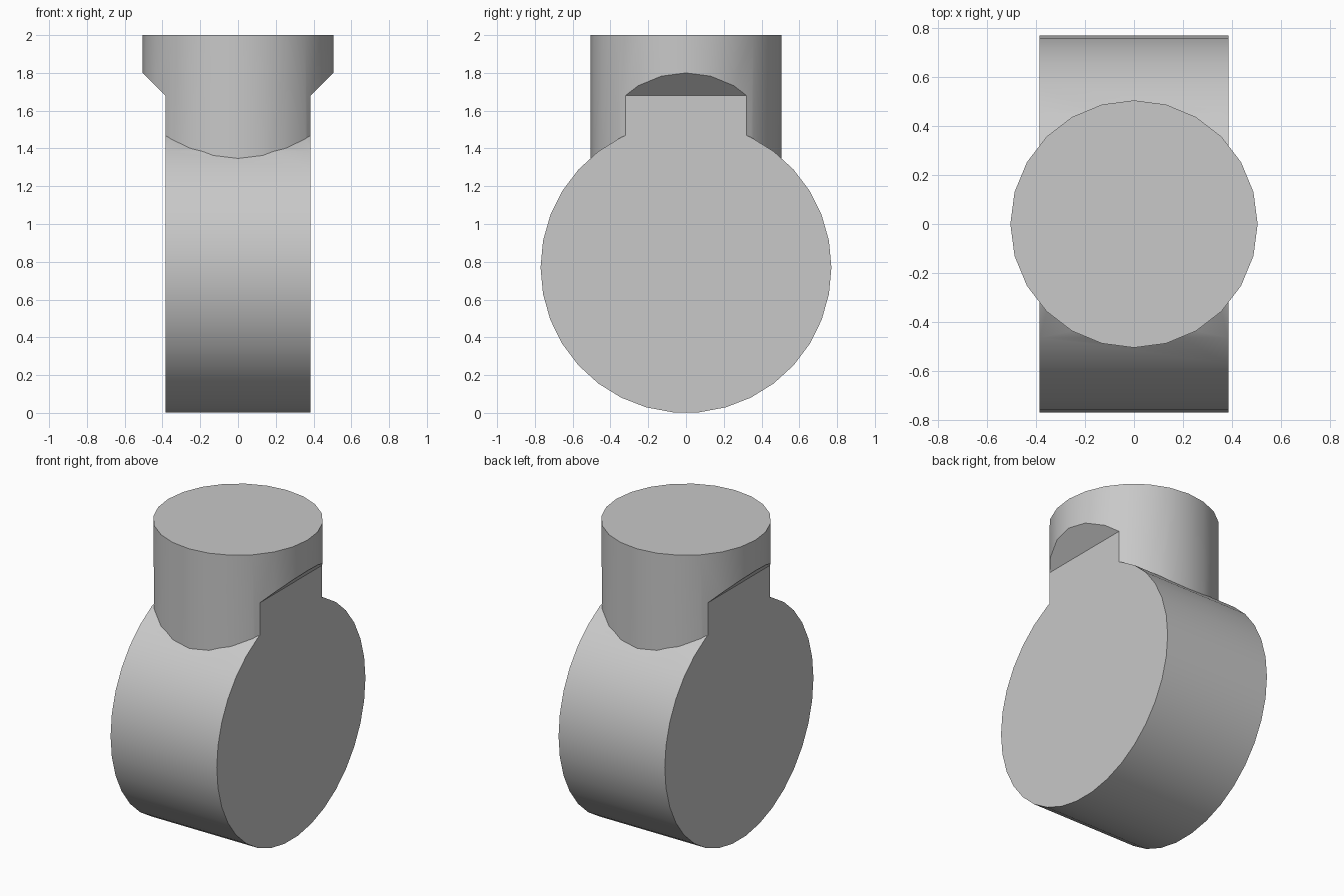
import bpy, bmesh
from math import radians
from mathutils import Matrix

cube = bpy.data.objects.get("Cube")
if cube:
    bpy.data.objects.remove(cube, do_unlink=True)

HALF_WIDTH = 0.385
DISC_RADIUS = 0.77
NECK_RADIUS = 0.505
HEIGHT = 2.0
CHAMFER_LOW, CHAMFER_HIGH = 1.68, 1.80

grey = bpy.data.materials.new("plain grey")
grey.use_nodes = True
colour = (0.58, 0.58, 0.58, 1)
grey.diffuse_color = colour
grey.node_tree.nodes["Principled BSDF"].inputs["Base Color"].default_value = colour


def add_object(name, bm):
    bmesh.ops.recalc_face_normals(bm, faces=bm.faces)
    mesh = bpy.data.meshes.new(name)
    bm.to_mesh(mesh)
    bm.free()
    mesh.materials.append(grey)
    obj = bpy.data.objects.new(name, mesh)
    bpy.context.collection.objects.link(obj)
    return obj


def add_cylinder(name, radius, depth, sides, matrix):
    bm = bmesh.new()
    bmesh.ops.create_cone(bm, cap_ends=True, segments=sides, radius1=radius,
                          radius2=radius, depth=depth, matrix=matrix)
    return add_object(name, bm)


def apply_boolean(target, tool, operation):
    mod = target.modifiers.new(operation, 'BOOLEAN')
    mod.operation = operation
    mod.solver = 'EXACT'
    mod.object = tool
    bpy.context.view_layer.objects.active = target
    bpy.ops.object.modifier_apply(modifier=mod.name)
    bpy.data.objects.remove(tool, do_unlink=True)


# Round disc lying across x, made overwide and trimmed below
body = add_cylinder("disc_with_neck", DISC_RADIUS, 1.6, 34,
                    Matrix.Translation((0, 0, DISC_RADIUS)) @ Matrix.Rotation(radians(90), 4, 'Y'))

# Upright neck growing out of the disc
neck_base = DISC_RADIUS
neck = add_cylinder("neck", NECK_RADIUS, HEIGHT - neck_base, 24,
                    Matrix.Translation((0, 0, (HEIGHT + neck_base) / 2)))
apply_boolean(body, neck, 'UNION')

# Trim both sides flat, with a sloped flare up to the full neck width
flare = NECK_RADIUS + 0.1
right_side = [(HALF_WIDTH, -0.1), (HALF_WIDTH, CHAMFER_LOW),
              (flare, CHAMFER_LOW + flare - HALF_WIDTH), (flare, HEIGHT + 0.1)]
outline = right_side + [(-x, z) for x, z in reversed(right_side)]
bm = bmesh.new()
face = bm.faces.new([bm.verts.new((x, -1, z)) for x, z in outline])
extruded = bmesh.ops.extrude_face_region(bm, geom=[face])["geom"]
bmesh.ops.translate(bm, vec=(0, 2, 0),
                    verts=[v for v in extruded if isinstance(v, bmesh.types.BMVert)])
trim = add_object("side_trim", bm)
trim.hide_render = True
apply_boolean(body, trim, 'INTERSECT')

# Smooth the round walls, keep the cut edges sharp
bpy.ops.object.select_all(action='DESELECT')
body.select_set(True)
bpy.context.view_layer.objects.active = body
bpy.ops.object.shade_smooth_by_angle(angle=radians(30))
